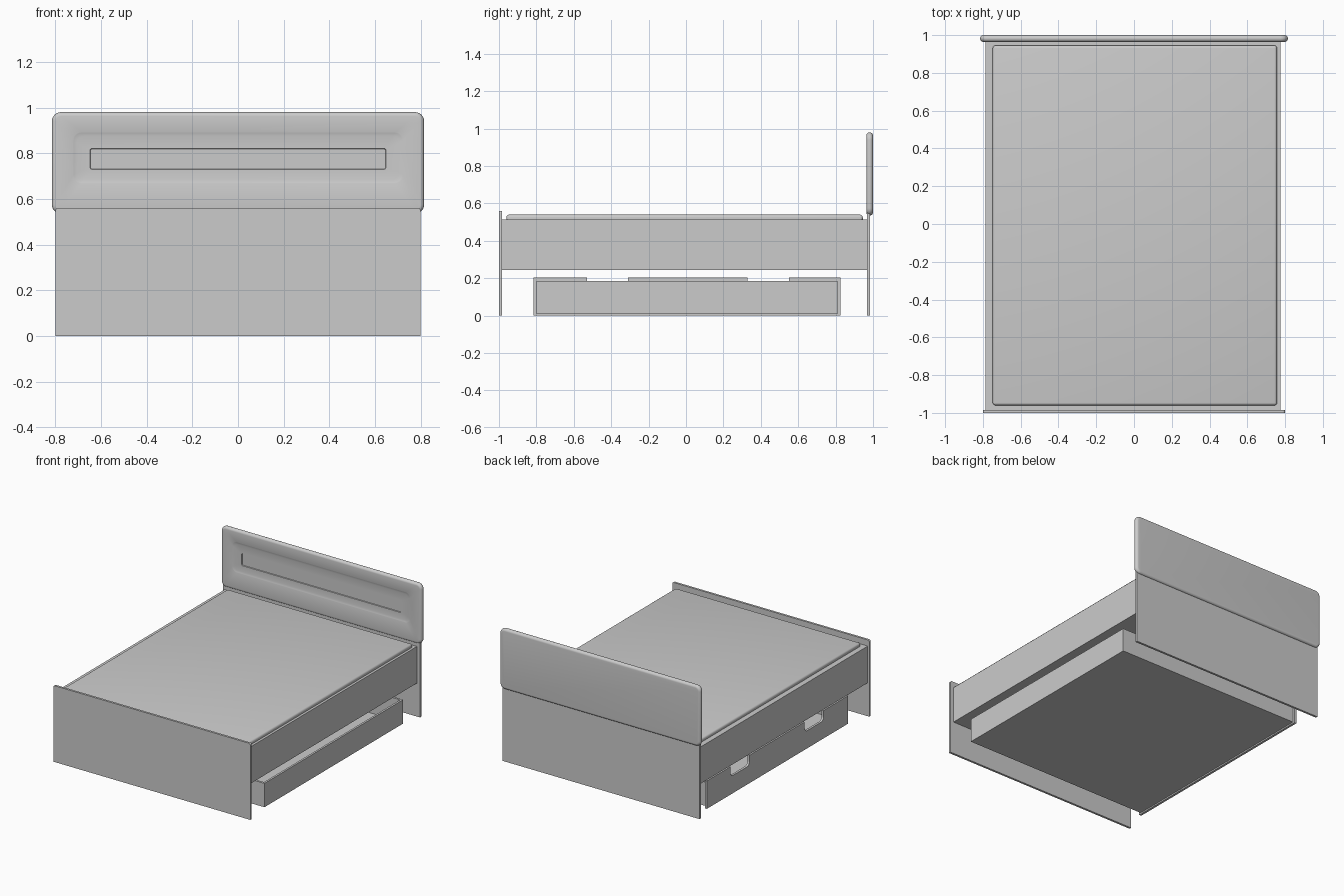
import bpy, bmesh, math

if "Cube" in bpy.data.objects:
    bpy.data.objects.remove(bpy.data.objects["Cube"])

grey = bpy.data.materials.new("plain grey")
grey.diffuse_color = (0.6, 0.6, 0.6, 1)
grey.use_nodes = True
grey.node_tree.nodes["Principled BSDF"].inputs["Base Color"].default_value = grey.diffuse_color


def finish(name, bm, smooth=False):
    bmesh.ops.recalc_face_normals(bm, faces=bm.faces[:])
    me = bpy.data.meshes.new(name)
    bm.to_mesh(me)
    bm.free()
    me.materials.append(grey)
    ob = bpy.data.objects.new(name, me)
    bpy.context.collection.objects.link(ob)
    if smooth:
        bpy.ops.object.select_all(action='DESELECT')
        ob.select_set(True)
        bpy.context.view_layer.objects.active = ob
        bpy.ops.object.shade_smooth_by_angle(angle=math.radians(35))
    return ob


def box(name, x0, x1, y0, y1, z0, z1, bevel=0):
    bm = bmesh.new()
    bmesh.ops.create_cube(bm, size=1)
    for v in bm.verts:
        v.co.x = x0 + (v.co.x + .5) * (x1 - x0)
        v.co.y = y0 + (v.co.y + .5) * (y1 - y0)
        v.co.z = z0 + (v.co.z + .5) * (z1 - z0)
    if bevel:
        bmesh.ops.bevel(bm, geom=bm.edges[:], offset=bevel, segments=4,
                        profile=.5, affect='EDGES')
    return finish(name, bm, bevel > 0)


def arc(cx, cz, r, a0, a1, n=6):
    return [(cx + r * math.cos(math.radians(a0 + (a1 - a0) * i / n)),
             cz + r * math.sin(math.radians(a0 + (a1 - a0) * i / n)))
            for i in range(n + 1)]


def round_rect(hw, z0, z1, r):
    return (arc(hw - r, z1 - r, r, 0, 90) + arc(r - hw, z1 - r, r, 90, 180)
            + arc(r - hw, z0 + r, r, 180, 270) + arc(hw - r, z0 + r, r, 270, 360))


def extrude(name, outline, to3d, depth):
    bm = bmesh.new()
    f = bm.faces.new([bm.verts.new(to3d(a, b)) for a, b in outline])
    g = bmesh.ops.extrude_face_region(bm, geom=[f])["geom"]
    bmesh.ops.translate(bm, vec=depth,
                        verts=[v for v in g if isinstance(v, bmesh.types.BMVert)])
    finish(name, bm, True)


# end panels, with slightly rounded top corners
panel = [(-.8, 0), (.8, 0)] + arc(.788, .548, .012, 0, 90) + arc(-.788, .548, .012, 90, 180)
extrude("footboard", panel, lambda a, b: (a, -1, b), (0, .016, 0))
extrude("headboard_panel", panel, lambda a, b: (a, .969, b), (0, .016, 0))

# padded headboard: concentric rounded outlines from back to front
Z0, Z1, W, R = .535, .98, .815, .04
loops = []
for i in range(13):                       # rounded rim
    t = math.pi * i / 12
    d = .018 * (1 - math.sin(t))
    loops.append((W - d, Z0 + d, Z1 - d, R - d, .982 + .018 * math.cos(t)))
loops += [(.722, .668, .892, .035, .964), (.719, .671, .889, .034, .965),
          (.705, .685, .875, .030, .968),
          (.648, .729, .821, .010, .968), (.646, .731, .819, .009, .973)]
bm = bmesh.new()
rings = [[bm.verts.new((x, y, z)) for x, z in round_rect(hw, z0, z1, r)]
         for hw, z0, z1, r, y in loops]
for a, b in zip(rings, rings[1:]):
    n = len(a)
    for i in range(n):
        bm.faces.new((a[i], a[(i + 1) % n], b[(i + 1) % n], b[i]))
bm.faces.new(rings[0])
bm.faces.new(rings[-1])
finish("headboard_pad", bm, True)

# bed base and mattress
box("bed_base", -.787, .775, -.985, .97, .245, .515)
box("mattress", -.748, .757, -.96, .945, .49, .54, .014)

# drawer tray
T = .015
box("drawer_floor", -.73, .775, -.8, .81, .01, .025)
box("drawer_back", .775 - T, .775, -.8, .81, .01, .185)
for name, y in (("drawer_side_front", -.8), ("drawer_side_rear", .81 - T)):
    box(name, -.73, .775, y, y + T, .01, .185)

# drawer front with two rounded finger notches in the top edge
top, low, r = .205, .13, .03
outline = [(-.815, 0), (.825, 0), (.825, top)]
for y0, y1 in ((.33, .55), (-.53, -.31)):
    outline += [(y1, top)] + arc(y1 - r, low + r, r, 0, -90)
    outline += arc(y0 + r, low + r, r, -90, -180) + [(y0, top)]
outline.append((-.815, top))
extrude("drawer_front", outline, lambda a, b: (-.747, a, b), (.017, 0, 0))
